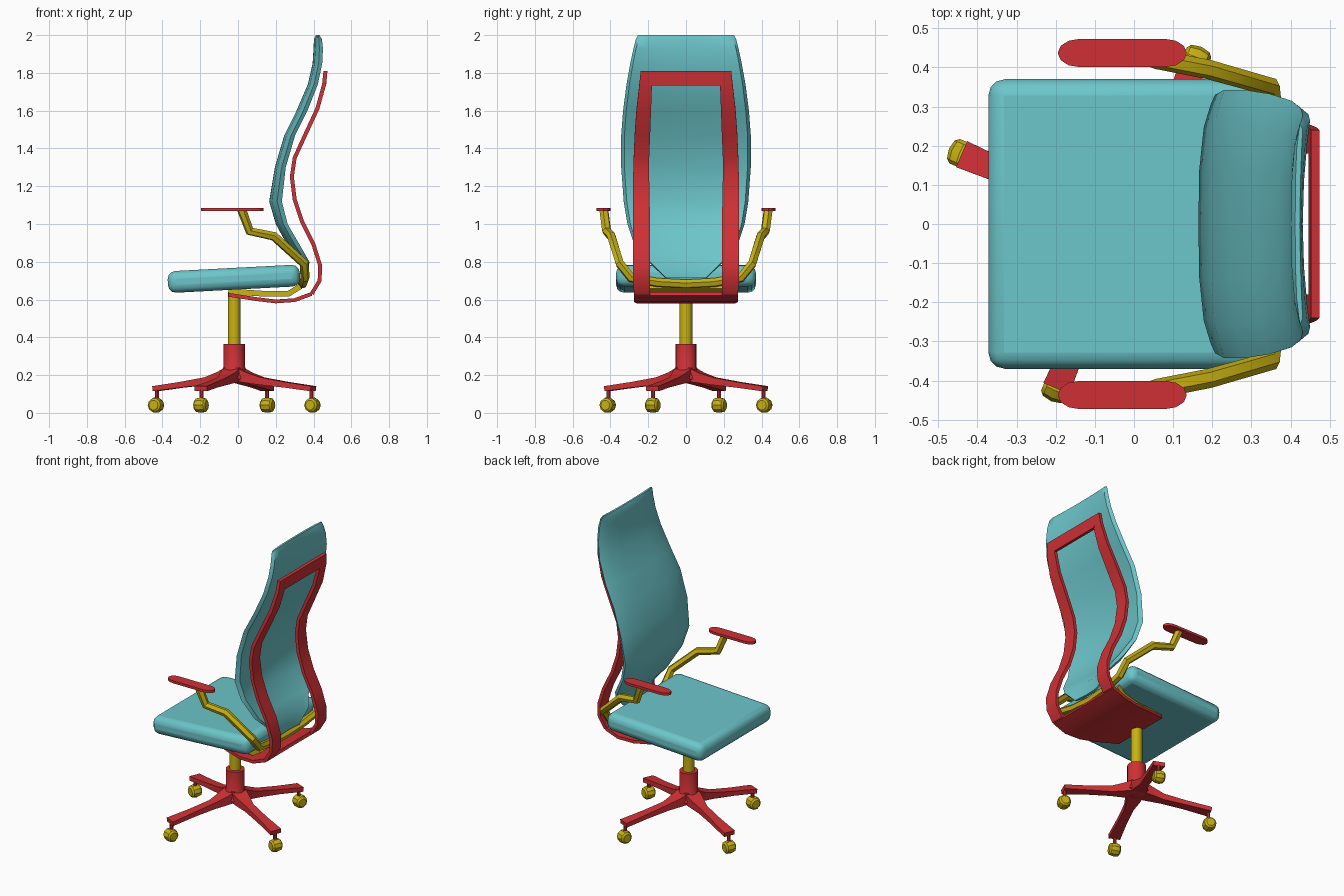
import bpy, math
from mathutils import Vector, Matrix

if "Cube" in bpy.data.objects:
    bpy.data.objects.remove(bpy.data.objects["Cube"])


def material(name, rgb):
    m = bpy.data.materials.new(name)
    m.use_nodes = True
    m.diffuse_color = (*rgb, 1)
    m.node_tree.nodes["Principled BSDF"].inputs["Base Color"].default_value = (*rgb, 1)
    return m


TEAL = material("teal upholstery", (0.15, 0.56, 0.59))
RED = material("red plastic", (0.62, 0.03, 0.035))
YELLOW = material("yellow metal", (0.58, 0.44, 0.006))


def smooth(ob, angle=35):
    bpy.ops.object.select_all(action="DESELECT")
    ob.select_set(True)
    bpy.context.view_layer.objects.active = ob
    bpy.ops.object.shade_smooth_by_angle(angle=math.radians(angle))


def loft(name, rings, mat, angle=35):
    """Skin equal-length rings and cap both ends."""
    n = len(rings[0])
    verts = [p for ring in rings for p in ring]
    faces = [(i * n + j, i * n + (j + 1) % n, (i + 1) * n + (j + 1) % n, (i + 1) * n + j)
             for i in range(len(rings) - 1) for j in range(n)]
    faces += [tuple(range(n))[::-1], tuple(range(len(verts) - n, len(verts)))]
    me = bpy.data.meshes.new(name)
    me.from_pydata(verts, [], faces)
    ob = bpy.data.objects.new(name, me)
    bpy.context.collection.objects.link(ob)
    me.materials.append(mat)
    bpy.context.view_layer.objects.active = ob
    ob.select_set(True)
    bpy.ops.object.mode_set(mode="EDIT")
    bpy.ops.mesh.select_all(action="SELECT")
    bpy.ops.mesh.normals_make_consistent(inside=False)
    bpy.ops.object.mode_set(mode="OBJECT")
    smooth(ob, angle)
    return ob


def strip(name, path, thick, mat, side=1):
    """Flat bar along (x, z, y_inner, y_outer) points."""
    rings = []
    for i, (x, z, y0, y1) in enumerate(path):
        a, b = path[max(i - 1, 0)], path[min(i + 1, len(path) - 1)]
        d = Vector((b[0] - a[0], b[1] - a[1])).normalized()
        h = thick[i] / 2 if isinstance(thick, (list, tuple)) else thick / 2
        nx, nz = -d.y * h, d.x * h
        rings.append([(x + nx, side * y0, z + nz), (x + nx, side * y1, z + nz),
                      (x - nx, side * y1, z - nz), (x - nx, side * y0, z - nz)])
    return loft(name, rings, mat)


def lathe(name, profile, mat, center, segments=16):
    """Round part from (radius, z) points."""
    cx, cy = center
    return loft(name, [[(cx + r * math.cos(k * math.tau / segments),
                         cy + r * math.sin(k * math.tau / segments), z)
                        for k in range(segments)] for r, z in profile], mat)


# Seat cushion
bpy.ops.mesh.primitive_cube_add(size=1, location=(-0.022, 0, 0.71),
                                rotation=(0, math.radians(-3), 0))
seat = bpy.context.object
seat.name = "seat"
seat.scale = (0.7, 0.74, 0.115)
bpy.ops.object.transform_apply(location=False, rotation=False, scale=True)
seat.data.materials.append(TEAL)
bevel = seat.modifiers.new("rounding", "BEVEL")
bevel.width = 0.042
bevel.segments = 3
smooth(seat, 40)

# Backrest shell: height, front x, rear x, half width
back = [(0.715, 0.345, 0.37, 0.11), (0.80, 0.33, 0.38, 0.20), (0.88, 0.265, 0.335, 0.27),
        (1.0, 0.20, 0.265, 0.31), (1.12, 0.165, 0.235, 0.33), (1.3, 0.195, 0.255, 0.343),
        (1.47, 0.245, 0.305, 0.343), (1.6, 0.31, 0.37, 0.333), (1.74, 0.37, 0.425, 0.315),
        (1.85, 0.395, 0.448, 0.295), (1.93, 0.40, 0.452, 0.278), (1.98, 0.402, 0.445, 0.265),
        (2.0, 0.412, 0.432, 0.255)]
front_t = (-1, -0.93, -0.75, -0.4, 0, 0.4, 0.75, 0.93, 1)
rear_t = (0.95, 0.75, 0.4, 0, -0.4, -0.75, -0.95)
rings = []
for z, f, r, w in back:
    d = r - f
    ring = [(f + 0.6 * d * abs(t) ** 4, t * w, z) for t in front_t]
    ring += [(r - 0.4 * d * (1 - t * t), t * w, z) for t in rear_t]
    rings.append(ring)
loft("backrest", rings, TEAL, 50)

# Back frame: two bent uprights, a top bar and a plate under the seat
upright = [(0.39, 0.63, 0.19, 0.275), (0.432, 0.70, 0.19, 0.28), (0.435, 0.78, 0.19, 0.28),
           (0.40, 0.89, 0.19, 0.28), (0.34, 1.01, 0.19, 0.28), (0.30, 1.13, 0.193, 0.28),
           (0.285, 1.25, 0.195, 0.28), (0.30, 1.35, 0.195, 0.277), (0.355, 1.47, 0.19, 0.272),
           (0.42, 1.61, 0.185, 0.262), (0.456, 1.74, 0.18, 0.247), (0.463, 1.81, 0.175, 0.24)]
for label, s in (("left", 1), ("right", -1)):
    strip(f"frame_upright_{label}", upright, 0.021, RED, s)
strip("frame_top_bar", [(0.456, 1.735, -0.19, 0.19), (0.463, 1.81, -0.19, 0.19)], 0.021, RED)
strip("frame_under_plate", [(-0.05, 0.625, -0.2, 0.2), (0.1, 0.602, -0.24, 0.24),
                            (0.2, 0.59, -0.26, 0.26), (0.3, 0.597, -0.275, 0.275),
                            (0.39, 0.63, -0.275, 0.275)], 0.02, RED)

# Arm carrier under the seat
strip("arm_carrier", [(-0.05, 0.643, -0.18, 0.18), (0.15, 0.63, -0.21, 0.21),
                      (0.27, 0.632, -0.24, 0.24), (0.33, 0.67, -0.25, 0.25)], 0.03, YELLOW)

# Arm tube: one bow running behind the seat and up both sides
half = [(0.02, 0.435, 1.075), (0.062, 0.42, 0.962), (0.19, 0.395, 0.935),
        (0.35, 0.35, 0.79), (0.355, 0.29, 0.715), (0.345, 0.15, 0.69), (0.34, 0, 0.682)]
points = half + [(x, -y, z) for x, y, z in half[-2::-1]]
curve = bpy.data.curves.new("arm_bow", "CURVE")
curve.dimensions = "3D"
curve.bevel_depth = 0.025
curve.bevel_resolution = 1
curve.use_fill_caps = True
spline = curve.splines.new("POLY")
spline.points.add(len(points) - 1)
for p, co in zip(spline.points, points):
    p.co = (*co, 1)
curve.materials.append(YELLOW)
bow = bpy.data.objects.new("arm_bow", curve)
bpy.context.collection.objects.link(bow)
bpy.ops.object.select_all(action="DESELECT")
bow.select_set(True)
bpy.context.view_layer.objects.active = bow
bpy.ops.object.convert(target="MESH")
smooth(bpy.context.object, 30)

# Armrest pads
outline = []
for cx, start in ((0.08, -90), (-0.14, 90)):
    for k in range(7):
        a = math.radians(start + k * 30)
        outline.append((cx + 0.055 * math.cos(a), 0.036 * math.sin(a)))
for label, s in (("left", 1), ("right", -1)):
    loft(f"armrest_{label}", [[(x, s * 0.437 + y, z) for x, y in outline]
                              for z in (1.07, 1.086)], RED)

# Column and hub
CENTER = (-0.02, 0)
lathe("column", [(0.034, 0.34), (0.034, 0.64)], YELLOW, CENTER)
lathe("hub", [(0.05, 0.165), (0.075, 0.18), (0.068, 0.21), (0.056, 0.235), (0.056, 0.365)],
      RED, CENTER)

# Four legs with casters
for i in range(4):
    turn = Matrix.Translation((*CENTER, 0)) @ Matrix.Rotation(math.radians(67 + 90 * i), 4, "Z")
    leg = strip(f"leg_{i + 1}", [(0.02, 0.205, -0.05, 0.05), (0.08, 0.187, -0.042, 0.042),
                                 (0.16, 0.168, -0.027, 0.027), (0.3, 0.149, -0.029, 0.029),
                                 (0.455, 0.128, -0.036, 0.036)],
                (0.075, 0.055, 0.04, 0.03, 0.027), RED)
    leg.matrix_world = turn
    post = lathe(f"caster_post_{i + 1}", [(0.011, 0.06), (0.011, 0.125)], RED, (0.445, 0), 8)
    post.matrix_world = turn
    wheel = lathe(f"caster_{i + 1}", [(0.026, -0.034), (0.037, -0.025), (0.042, 0),
                                      (0.037, 0.025), (0.026, 0.034)], YELLOW, (0, 0), 10)
    wheel.matrix_world = (turn @ Matrix.Translation((0.45, 0, 0.041))
                          @ Matrix.Rotation(math.radians(90), 4, "X"))
